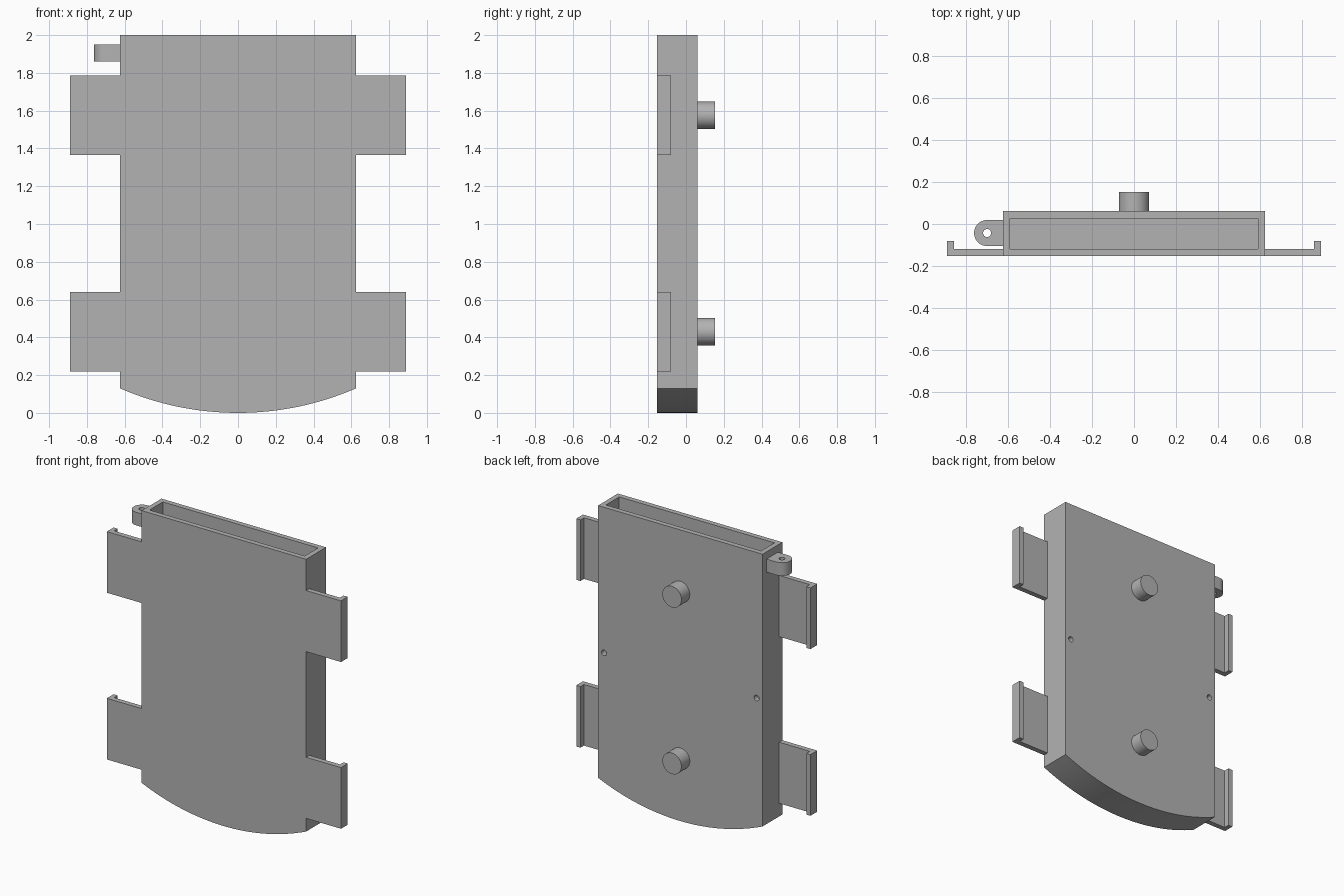
import bpy, bmesh, math
from mathutils import Matrix, Vector

if "Cube" in bpy.data.objects:
    bpy.data.objects.remove(bpy.data.objects["Cube"])

grey = bpy.data.materials.new("plain grey")
grey.use_nodes = True
grey.diffuse_color = (0.45, 0.45, 0.45, 1)
grey.node_tree.nodes["Principled BSDF"].inputs["Base Color"].default_value = grey.diffuse_color

FRONT, BACK = -0.153, 0.062
WALL = 0.035
HALF = 0.625


def prism(name, outline, sweep):
    """Extrude a closed 3D outline along the sweep vector."""
    bm = bmesh.new()
    face = bm.faces.new([bm.verts.new(p) for p in outline])
    new = bmesh.ops.extrude_face_region(bm, geom=[face])["geom"]
    bmesh.ops.translate(bm, vec=sweep, verts=[v for v in new if isinstance(v, bmesh.types.BMVert)])
    bmesh.ops.recalc_face_normals(bm, faces=bm.faces)
    mesh = bpy.data.meshes.new(name)
    bm.to_mesh(mesh)
    bm.free()
    mesh.materials.append(grey)
    obj = bpy.data.objects.new(name, mesh)
    bpy.context.collection.objects.link(obj)
    return obj


def ring(radius, count=40, start=0.0, sweep=math.tau):
    return [(radius * math.cos(start + sweep * i / count),
             radius * math.sin(start + sweep * i / count)) for i in range(count)]


def rod_y(name, x, z, radius, y0, y1):
    return prism(name, [(x + a, y0, z + b) for a, b in ring(radius)], (0, y1 - y0, 0))


def cut(obj, cutter):
    mod = obj.modifiers.new("cut", "BOOLEAN")
    mod.operation = "DIFFERENCE"
    mod.solver = "EXACT"
    mod.object = cutter
    bpy.context.view_layer.objects.active = obj
    bpy.ops.object.modifier_apply(modifier=mod.name)
    bpy.data.objects.remove(cutter)


def smooth(obj):
    bpy.ops.object.select_all(action="DESELECT")
    obj.select_set(True)
    bpy.context.view_layer.objects.active = obj
    bpy.ops.object.shade_smooth_by_angle(angle=math.radians(30))


# Case body with a curved bottom edge
sag = 0.13
radius = (HALF ** 2 + sag ** 2) / (2 * sag)
reach = math.asin(HALF / radius)
outline = [(-HALF, FRONT, 2), (HALF, FRONT, 2)]
for i in range(33):
    a = reach * (1 - i / 16)
    outline.append((radius * math.sin(a), FRONT, radius * (1 - math.cos(a))))
body = prism("case_body", outline, (0, BACK - FRONT, 0))

# Open pocket from the top
inner = HALF - WALL
floor = sag + WALL
pocket = [(-inner, FRONT + WALL, floor), (inner, FRONT + WALL, floor),
          (inner, BACK - WALL, floor), (-inner, BACK - WALL, floor)]
cut(body, prism("pocket_cutter", pocket, (0, 0, 2)))

# Small screw holes in the back
for x in (-0.58, 0.58):
    cut(body, rod_y("hole_cutter", x, 1.0, 0.019, BACK - WALL - 0.01, BACK + 0.05))
smooth(body)

# Round pegs on the back
for label, z in (("lower", 0.43), ("upper", 1.575)):
    smooth(rod_y(label + "_peg", 0, z, 0.0725, BACK - 0.01, -FRONT))

# Hooked side tabs
tab = [(HALF - 0.01, FRONT), (0.89, FRONT), (0.89, -0.08), (0.858, -0.08),
       (0.858, FRONT + WALL), (HALF - 0.01, FRONT + WALL)]
for side, s in (("left", 1), ("right", -1)):
    for label, z in (("lower", 0.22), ("upper", 1.365)):
        prism(f"{label}_{side}_tab", [(s * x, y, z) for x, y in tab], (0, 0, 0.42))

# Rounded lug with a vertical hole
cx, cy, r = -0.70, -0.043, 0.062
arc = ring(r, 24, math.pi / 2, math.pi) + [(0, -r)]
lug_outline = [(cx + a, cy + b, 1.86) for a, b in arc]
lug_outline += [(-HALF + 0.01, cy - r, 1.86), (-HALF + 0.01, cy + r, 1.86)]
lug = prism("strap_lug", lug_outline, (0, 0, 0.09))
cut(lug, prism("lug_hole_cutter", [(cx + a, cy + b, 1.8) for a, b in ring(0.019, 24)], (0, 0, 0.2)))
smooth(lug)
